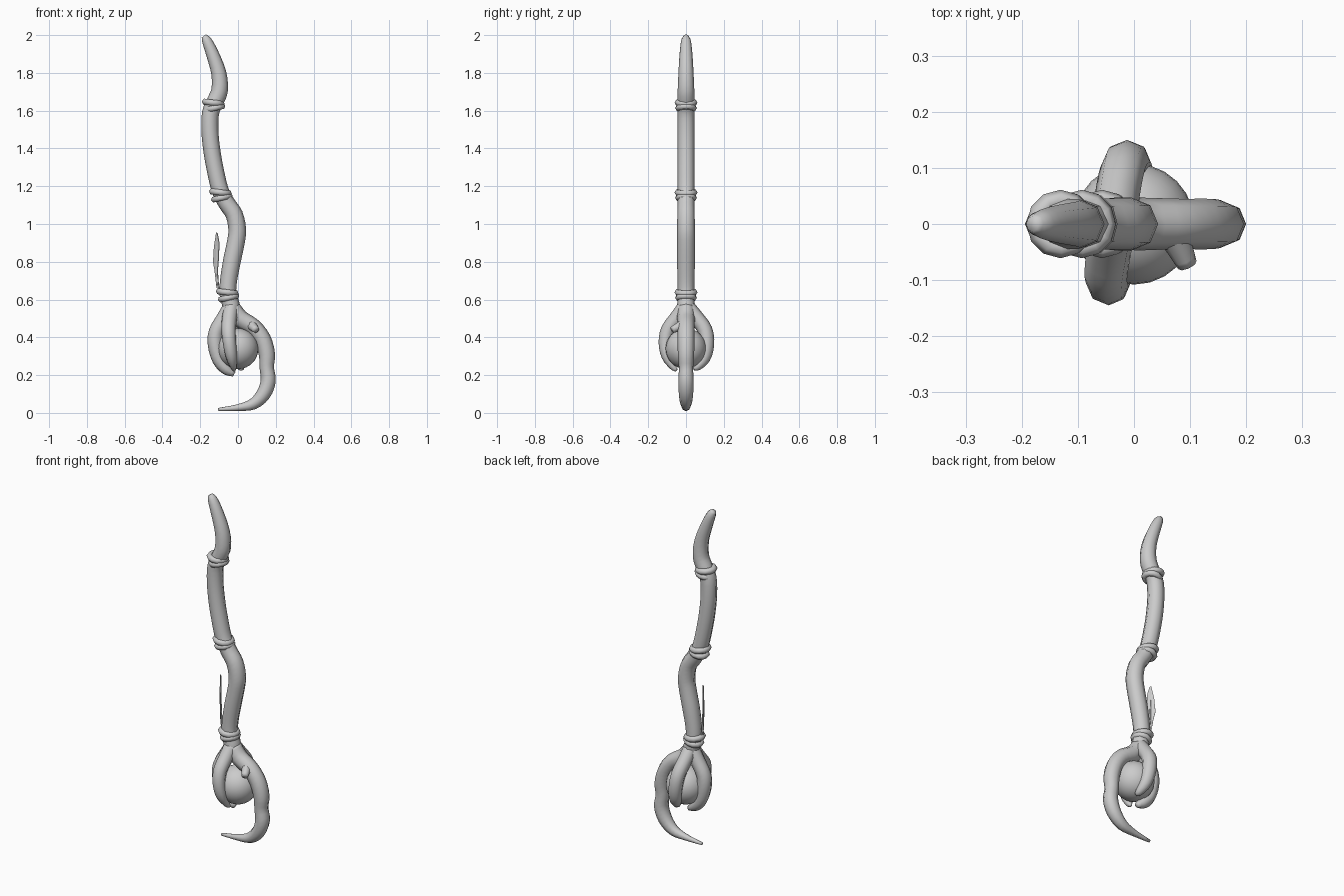
import bpy, bmesh, math
from mathutils import Vector, Matrix

if "Cube" in bpy.data.objects:
    bpy.data.objects.remove(bpy.data.objects["Cube"])


def finish(bm, name, smooth=True):
    bmesh.ops.recalc_face_normals(bm, faces=bm.faces[:])
    for f in bm.faces:
        f.smooth = smooth
    me = bpy.data.meshes.new(name)
    bm.to_mesh(me)
    bm.free()
    ob = bpy.data.objects.new(name, me)
    bpy.context.collection.objects.link(ob)
    return ob


def spline(pts, steps):
    """Catmull-Rom interpolation of (x, y, z, radius) points."""
    p = [Vector(q) for q in pts]
    p = [2 * p[0] - p[1]] + p + [2 * p[-1] - p[-2]]
    out = []
    for a, b, c, d in zip(p, p[1:], p[2:], p[3:]):
        for i in range(steps):
            t = i / steps
            out.append(0.5 * (2 * b + (c - a) * t + (2 * a - 5 * b + 4 * c - d) * t * t
                              + (3 * b - a - 3 * c + d) * t ** 3))
    return out + [p[-2]]


def tube(name, pts, side=(0, 1, 0), sides=8, steps=3):
    """Tapered limb along a path; side is roughly normal to the path's plane."""
    path = spline(pts, steps)
    bm = bmesh.new()
    rings = []
    for i, q in enumerate(path):
        tan = (path[min(i + 1, len(path) - 1)] - path[max(i - 1, 0)]).xyz.normalized()
        u = Vector(side)
        u = (u - tan * u.dot(tan)).normalized()
        v = tan.cross(u)
        rings.append([bm.verts.new(q.xyz + q.w * (u * math.cos(k * math.tau / sides)
                                                + v * math.sin(k * math.tau / sides)))
                      for k in range(sides)])
    for a, b in zip(rings, rings[1:]):
        for k in range(sides):
            j = (k + 1) % sides
            bm.faces.new((a[k], a[j], b[j], b[k]))
    bm.faces.new(rings[0])
    bm.faces.new(rings[-1])
    return finish(bm, name)


def band(name, center, tilt, major=0.043, minor=0.018):
    """Cord loop wrapped around the shaft."""
    bm = bmesh.new()
    m = Matrix.Translation(center) @ Matrix.Rotation(tilt, 4, 'Y')
    n, s = 12, 6
    g = [[bm.verts.new(m @ Vector((
        (major + minor * math.cos(b * math.tau / s)) * math.cos(a * math.tau / n),
        (major + minor * math.cos(b * math.tau / s)) * math.sin(a * math.tau / n),
        minor * math.sin(b * math.tau / s)))) for b in range(s)] for a in range(n)]
    for a in range(n):
        for b in range(s):
            c, d = (a + 1) % n, (b + 1) % s
            bm.faces.new((g[a][b], g[c][b], g[c][d], g[a][d]))
    return finish(bm, name)


# Crooked wooden shaft
shaft = [(-.04, .50, .05), (-.035, .56, .047), (-.053, .63, .045), (-.05, .70, .045),
         (-.033, .80, .047), (-.012, .90, .047), (-.004, .97, .047), (-.02, 1.05, .046),
         (-.06, 1.11, .045), (-.095, 1.18, .045), (-.123, 1.30, .045), (-.14, 1.40, .045),
         (-.149, 1.50, .045), (-.145, 1.59, .045), (-.12, 1.65, .045), (-.097, 1.71, .044),
         (-.102, 1.80, .04), (-.135, 1.90, .034), (-.165, 1.97, .026), (-.181, 1.995, .014)]
tube("shaft", [(x, 0, z, r) for x, z, r in shaft])

# Crossed cord bindings
for i, (x, z) in enumerate([(-.128, 1.628), (-.09, 1.153), (-.054, .624)]):
    band(f"binding_upper_{i}", (x - .003, 0, z + .014), .12)
    band(f"binding_lower_{i}", (x + .004, 0, z - .014), -.22, .041, .017)

# Long hooked claw
hook = [(-.035, .56, .045), (.01, .50, .047), (.08, .455, .045), (.13, .39, .045),
        (.153, .31, .043), (.152, .24, .038), (.16, .17, .04), (.135, .10, .038),
        (.08, .047, .03), (0, .028, .018), (-.105, .018, .008)]
tube("hook_claw", [(x, 0, z, r) for x, z, r in hook])

# Shorter claws gripping the orb
tube("left_claw", [(-.035, 0, .57, .04), (-.075, 0, .50, .04), (-.115, 0, .43, .04),
                   (-.12, 0, .36, .04), (-.10, 0, .28, .036), (-.06, 0, .23, .03),
                   (-.02, 0, .205, .014)])
tube("front_claw", [(-.035, 0, .57, .04), (-.045, -.05, .50, .04), (-.05, -.095, .44, .038),
                    (-.045, -.11, .37, .035), (-.035, -.10, .30, .03),
                    (-.025, -.07, .245, .018), (-.02, -.05, .225, .008)], side=(1, 0, 0))
tube("back_claw", [(-.035, 0, .57, .04), (-.03, .05, .51, .04), (-.02, .10, .44, .04),
                   (-.01, .11, .36, .039), (0, .095, .29, .034),
                   (.015, .06, .245, .022), (.02, .04, .235, .01)], side=(1, 0, 0))
tube("broken_twig", [(.06, 0, .475, .03), (.08, -.04, .455, .024), (.095, -.073, .44, .018)],
     side=(0, 0, 1))

# Orb
bm = bmesh.new()
bmesh.ops.create_uvsphere(bm, u_segments=24, v_segments=16, radius=.108)
bmesh.ops.translate(bm, vec=(0, 0, .34), verts=bm.verts[:])
finish(bm, "orb")

# Flat feather tucked into the lowest binding
bm = bmesh.new()
outline = [(0, .66), (-.016, .755), (-.027, .80), (-.02, .88), (-.004, .955), (.005, .95),
           (.018, .90), (.014, .82), (.006, .75)]
d = Vector((.707, -.707, 0))
bm.faces.new([bm.verts.new(Vector((-.112, 0, z)) + d * w) for w, z in outline])
vane = finish(bm, "feather_vane", False)
mod = vane.modifiers.new("thickness", 'SOLIDIFY')
mod.thickness, mod.offset = .004, 0
tube("feather_quill", [(-.10, 0, .63, .005), (-.11, 0, .74, .005), (-.112, 0, .94, .002)], sides=5)
